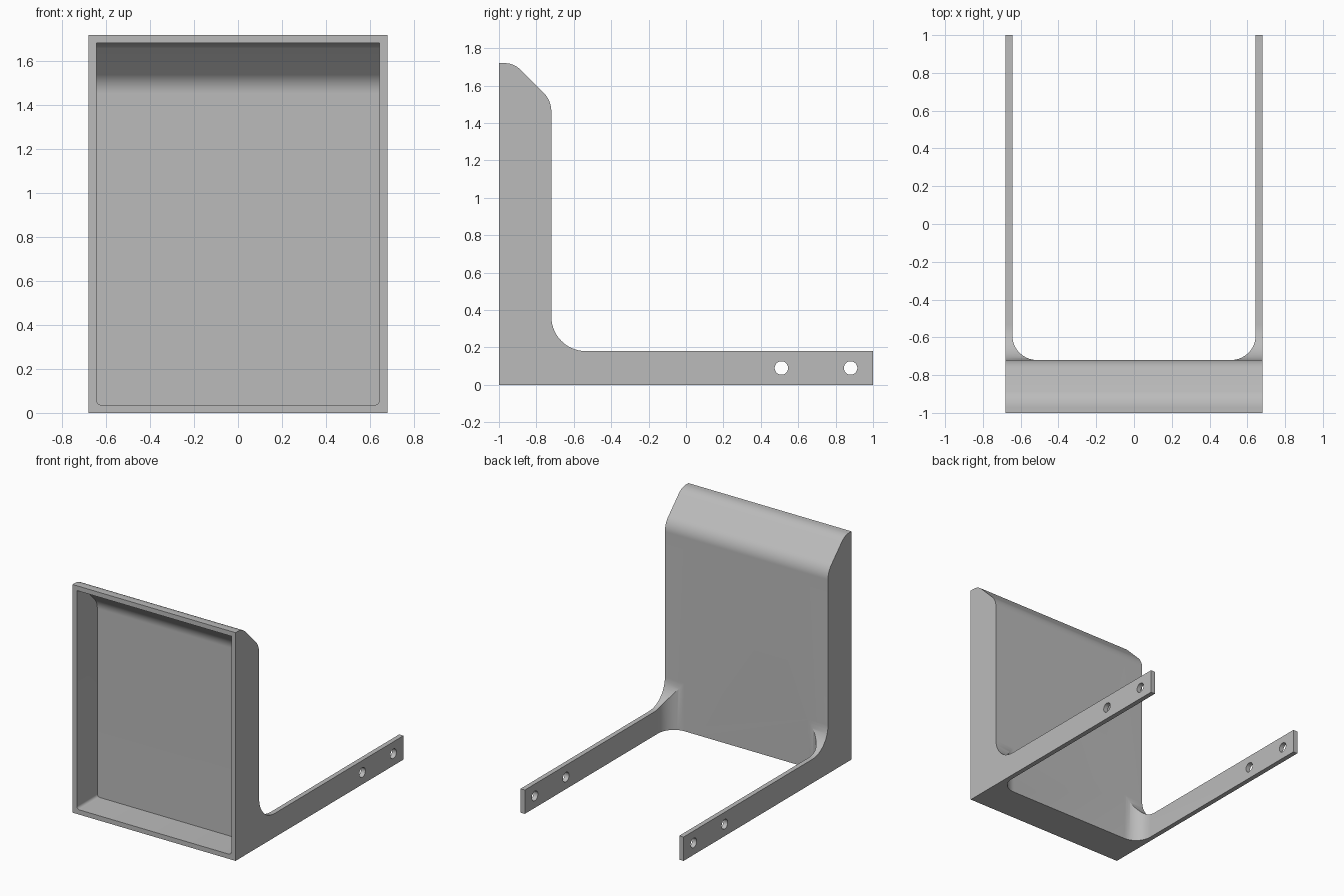
import bpy
import bmesh
import math
from mathutils import Vector

cube = bpy.data.objects.get("Cube")
if cube:
    bpy.data.objects.remove(cube, do_unlink=True)

W = 0.68      # half width
T = 0.036     # wall thickness
H = 1.72      # height
BACK = -0.72  # rear face of the hood
ARM = 0.18    # arm height

grey = bpy.data.materials.new("plain grey")
grey.use_nodes = True
colour = (0.5, 0.5, 0.5, 1)
grey.diffuse_color = colour
grey.node_tree.nodes["Principled BSDF"].inputs["Base Color"].default_value = colour


def rounded(corners, steps=14):
    """Turn (a, b, radius) corners into an outline with round fillets."""
    pts = [Vector(c[:2]) for c in corners]
    out = []
    for i, p in enumerate(pts):
        r = corners[i][2]
        if r == 0:
            out.append(p)
            continue
        u = (pts[i - 1] - p).normalized()
        v = (pts[(i + 1) % len(pts)] - p).normalized()
        half = u.angle(v) / 2
        centre = p + (u + v).normalized() * r / math.sin(half)
        start = p + u * r / math.tan(half) - centre
        end = p + v * r / math.tan(half) - centre
        sweep = start.angle(end)
        for k in range(steps + 1):
            t = k / steps
            out.append(centre + (start * math.sin((1 - t) * sweep)
                                 + end * math.sin(t * sweep)) / math.sin(sweep))
    return out


def prism(name, outline, axis, lo, hi):
    """Extrude an outline along x (outline is y, z) or z (outline is x, y)."""
    bm = bmesh.new()
    if axis == "x":
        verts = [bm.verts.new((lo, a, b)) for a, b in outline]
        move = (hi - lo, 0, 0)
    else:
        verts = [bm.verts.new((a, b, lo)) for a, b in outline]
        move = (0, 0, hi - lo)
    face = bm.faces.new(verts)
    new = bmesh.ops.extrude_face_region(bm, geom=[face])["geom"]
    bmesh.ops.translate(bm, vec=move, verts=[g for g in new if isinstance(g, bmesh.types.BMVert)])
    bmesh.ops.recalc_face_normals(bm, faces=bm.faces)
    mesh = bpy.data.meshes.new(name)
    bm.to_mesh(mesh)
    bm.free()
    mesh.materials.append(grey)
    obj = bpy.data.objects.new(name, mesh)
    bpy.context.collection.objects.link(obj)
    return obj


def cut(target, cutter):
    mod = target.modifiers.new("cut", "BOOLEAN")
    mod.operation = "DIFFERENCE"
    mod.solver = "EXACT"
    mod.object = cutter
    bpy.context.view_layer.objects.active = target
    bpy.ops.object.modifier_apply(modifier=mod.name)
    bpy.data.objects.remove(cutter, do_unlink=True)


# Side profile: upright hood with a chamfered top, swept into the arms
profile = rounded([(-1, 0, 0), (1, 0, 0), (1, ARM, 0), (BACK, ARM, 0.185),
                   (BACK, 1.52, 0.14), (BACK - 0.2, H, 0.12), (-1, H, 0)])
hood = prism("hood_with_arms", profile, "x", -W, W)

# Gap between the two arms, filleted into the hood
inner = W - T
gap = rounded([(-inner, BACK, 0.13), (inner, BACK, 0.13), (inner, 1.2, 0), (-inner, 1.2, 0)])
cut(hood, prism("arm_gap_cutter", gap, "z", -0.2, 2))

# Hollow front, following the outer profile
slope = T * math.tan(math.radians(22.5))
hollow = rounded([(-1.2, T, 0), (BACK - T, T, 0), (BACK - T, 1.52 - slope, 0.12),
                  (BACK - 0.2 - slope, H - T, 0.08), (-1.2, H - T, 0)])
cavity = prism("cavity_cutter", hollow, "x", -inner, inner)
bm = bmesh.new()
bm.from_mesh(cavity.data)
floor_sides = [e for e in bm.edges
               if all(abs(v.co.z - T) < 1e-4 for v in e.verts)
               and abs(e.verts[0].co.x - e.verts[1].co.x) < 1e-4]
bmesh.ops.bevel(bm, geom=floor_sides, offset=0.022, segments=5, profile=0.5, affect="EDGES")
bm.to_mesh(cavity.data)
bm.free()
cut(hood, cavity)

# Two bolt holes through each arm
for y in (0.51, 0.88):
    ring = [(y + 0.036 * math.cos(math.tau * k / 32), ARM / 2 + 0.036 * math.sin(math.tau * k / 32))
            for k in range(32)]
    cut(hood, prism("bolt_hole_cutter", ring, "x", -1, 1))

bpy.ops.object.select_all(action="DESELECT")
hood.select_set(True)
bpy.context.view_layer.objects.active = hood
bpy.ops.object.shade_smooth_by_angle(angle=math.radians(25))
